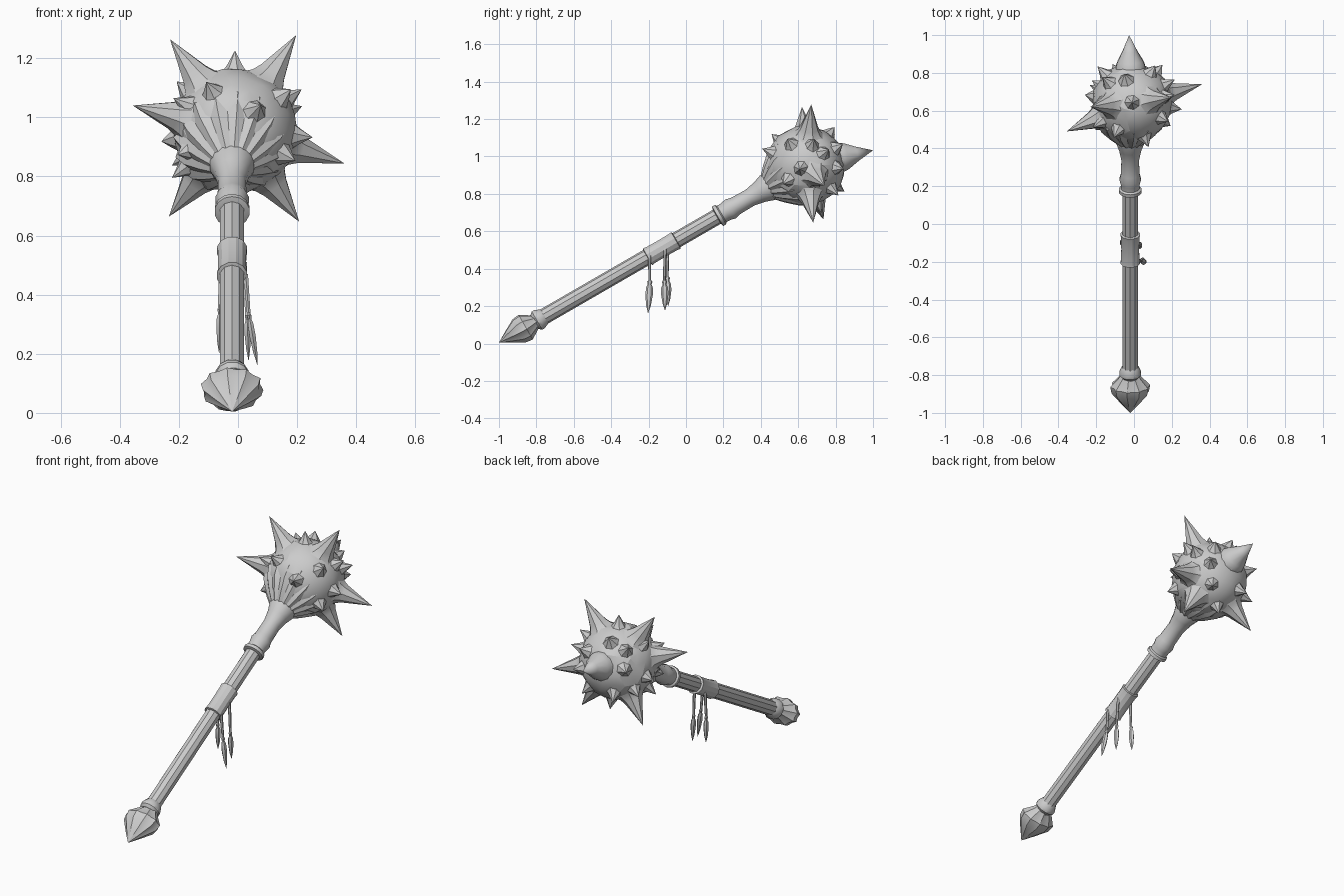
import bpy, bmesh, math, random
from mathutils import Vector

random.seed(4)
TIP = Vector((-0.02, -1.0, 0.005))                                 # pommel point
AXIS = Vector((0, math.cos(math.radians(30)), 0.5))                # handle direction
CENTRE = Vector((-0.01, 0.642, 0.955))                             # head centre


def finish(name, bm, angle=28):
    bmesh.ops.recalc_face_normals(bm, faces=bm.faces)
    me = bpy.data.meshes.new(name)
    bm.to_mesh(me)
    bm.free()
    for p in me.polygons:
        p.use_smooth = True
    me.set_sharp_from_angle(angle=math.radians(angle))
    ob = bpy.data.objects.new(name, me)
    bpy.context.collection.objects.link(ob)
    return ob


def lathe(name, origin, direction, profile, sides=10, squash=(1, 1), flute=0, angle=28):
    """Turn (distance, radius) points round an axis; flute pulls in every other side."""
    d = direction.normalized()
    x = Vector((1, 0, 0)) if abs(d.x) < 0.8 else Vector((0, 0, 1))
    x = (x - d * x.dot(d)).normalized()
    y = d.cross(x)
    bm = bmesh.new()
    rings = []
    for s, r in profile:
        ring = []
        for i in range(sides):
            a = 2 * math.pi * (i + 0.5) / sides
            k = r * (1 - flute * (i % 2))
            ring.append(bm.verts.new(origin + d * s + x * (k * squash[0] * math.cos(a))
                                     + y * (k * squash[1] * math.sin(a))))
        rings.append(ring)
    for a, b in zip(rings, rings[1:]):
        for i in range(sides):
            j = (i + 1) % sides
            bm.faces.new((a[i], a[j], b[j], b[i]))
    bm.faces.new(rings[0])
    bm.faces.new(rings[-1])
    bmesh.ops.remove_doubles(bm, verts=bm.verts, dist=0.0003)
    return finish(name, bm, angle)


# Handle: shaft, collars, wrap and flared neck
lathe("shaft", TIP, AXIS, [(0.2, 0.043), (1.4, 0.043)])
lathe("pommel", TIP, AXIS, [(0, 0.0001), (0.06, 0.05), (0.125, 0.1), (0.165, 0.107),
                            (0.215, 0.062), (0.235, 0.05)], 20, (1, 0.72), 0.1)
lathe("pommel_collar", TIP, AXIS, [(0.22, 0.045), (0.235, 0.058), (0.25, 0.058),
                                   (0.275, 0.047), (0.285, 0.04)], 12)
lathe("grip_wrap", TIP, AXIS, [(0.915, 0.042), (0.918, 0.053), (0.935, 0.05), (1.0, 0.049),
                               (1.075, 0.05), (1.092, 0.053), (1.096, 0.042)], 12)
lathe("neck", TIP, AXIS, [(1.345, 0.042), (1.35, 0.06), (1.368, 0.06), (1.375, 0.05),
                          (1.4, 0.051), (1.43, 0.058), (1.46, 0.05), (1.55, 0.048),
                          (1.61, 0.06), (1.655, 0.076), (1.69, 0.076)], 14)
lathe("head_pleats", TIP, AXIS, [(1.655, 0.07), (1.70, 0.118), (1.76, 0.172), (1.82, 0.2),
                                 (1.84, 0.19)], 32, flute=0.1)

# Head: slightly uneven ball
bm = bmesh.new()
bmesh.ops.create_icosphere(bm, subdivisions=3, radius=0.211)
for v in bm.verts:
    v.co = v.co * random.uniform(0.975, 1.02) + CENTRE
finish("head", bm, 18)

# Long spikes, given by their points
long_tips = [(-0.23, 0.62, 1.264), (0.197, 0.67, 1.278), (-0.356, 0.49, 1.04),
             (0.36, 0.74, 0.844), (-0.234, 0.735, 0.664), (0.207, 0.68, 0.647)]
for i, t in enumerate(long_tips):
    d = Vector(t) - CENTRE
    lathe(f"long_spike_{i}", CENTRE, d, [(0.175, 0.098), (0.205, 0.066), (0.235, 0.05),
                                         (d.length, 0.0001)], 8)

# Broad spike at the end of the head
d = Vector((-0.026, 1.0, 1.033)) - CENTRE
lathe("end_spike", CENTRE, d, [(0.17, 0.085), (0.205, 0.078), (0.225, 0.07), (0.28, 0.04),
                               (d.length, 0.0001)], 12)

# Short thorns, given by direction from the centre
thorns = [(0, 0, .25), (.22, .12, .08), (.23, -.03, -.02), (-.24, .04, -.035), (-.2, .11, -.11),
          (.13, .21, .12), (-.18, .19, .05), (.14, .04, .21), (-.04, .15, .2), (-.19, 0, .16),
          (-.1, -.19, .17), (.085, -.23, .085), (.12, .17, -.16), (-.1, .2, -.14),
          (.2, -.12, -.1), (-.19, -.14, -.08), (-.19, -.12, .1), (.19, -.1, .14),
          (0, .08, -.25), (.16, .2, -.02), (.21, .04, .13), (-.15, .13, .16), (-.2, -.04, -.15)]
for i, t in enumerate(thorns):
    lathe(f"thorn_{i}", CENTRE, Vector(t), [(0.18, 0.062), (0.205, 0.039), (0.225, 0.025),
                                            (random.uniform(0.255, 0.272), 0.0001)], 7)

# Hanging charms: cord, bead and leaf-shaped drop
charms = [((.026, -.195, .47), (.036, -.193, .34), (.066, -.203, .16)),
          ((.022, -.112, .51), (.03, -.115, .34), (.036, -.112, .175)),
          ((-.055, -.098, .52), (-.062, -.1, .36), (-.064, -.095, .20))]
for i, pts in enumerate(charms):
    top, mid, end = map(Vector, pts)
    n = (end - mid).length
    lathe(f"charm_cord_{i}", top, mid - top, [(0, 0.009), ((mid - top).length + 0.01, 0.007)], 6)
    lathe(f"charm_drop_{i}", mid, end - mid, [(0, 0.007), (0.01, 0.014), (0.025, 0.01),
                                              (0.04, 0.018), (n * 0.45, 0.02), (n * 0.75, 0.013),
                                              (n, 0.0001)], 6, (0.6, 1))
